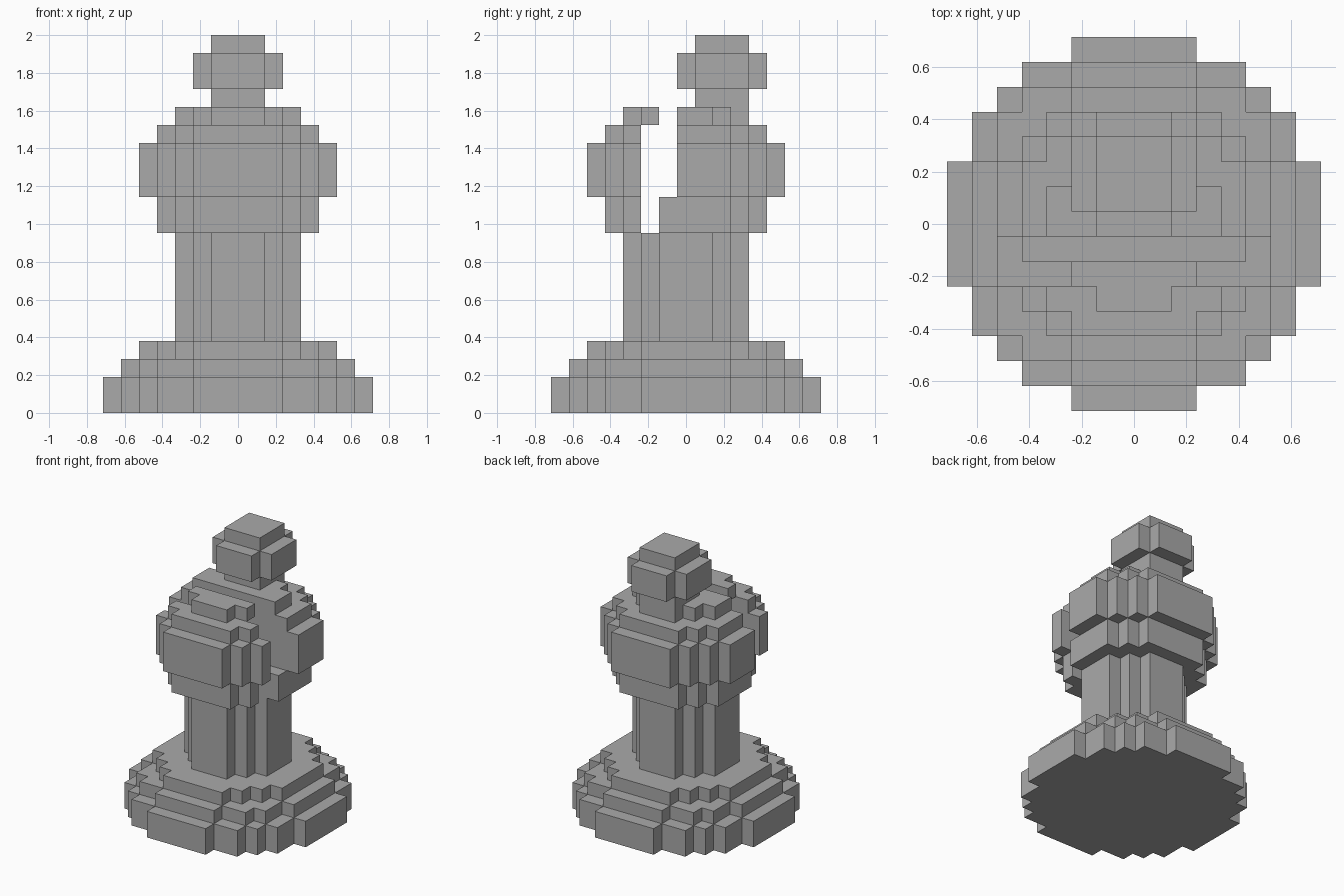
import bpy
import bmesh
from mathutils import Vector

default_cube = bpy.data.objects.get("Cube")
if default_cube:
    bpy.data.objects.remove(default_cube, do_unlink=True)

U = 2 / 21  # edge of one block; the piece is 21 blocks tall

stone = bpy.data.materials.new("stone_grey")
stone.use_nodes = True
GREY = (0.40, 0.40, 0.40, 1)
stone.diffuse_color = GREY
stone.node_tree.nodes["Principled BSDF"].inputs["Base Color"].default_value = GREY


def disc(radius, bottom, top, y_shift=0):
    """Blocks of a stepped round slab."""
    span = range(-radius, radius + 1)
    return {(x, y + y_shift, z) for x in span for y in span
            if x * x + y * y <= (radius + 0.5) ** 2 for z in range(bottom, top)}


def box(half, y_shift, bottom, top):
    """Blocks of a square slab."""
    span = range(-half, half + 1)
    return {(x, y + y_shift, z) for x in span for y in span for z in range(bottom, top)}


def build(name, cells):
    """Skin the outside of a set of blocks and merge the flat faces."""
    bm = bmesh.new()
    for cell in cells:
        centre = Vector(cell) + Vector((0, 0, 0.5))
        for axis in range(3):
            for sign in (-1, 1):
                n = Vector((0, 0, 0))
                n[axis] = sign
                if tuple(int(c + d) for c, d in zip(cell, n)) in cells:
                    continue
                a = Vector((0, 0, 0))
                a[(axis + 1) % 3] = 1
                b = n.cross(a)
                corners = (-a - b, a - b, a + b, b - a)
                bm.faces.new([bm.verts.new((centre + (n + c) / 2) * U) for c in corners])
    bmesh.ops.remove_doubles(bm, verts=bm.verts, dist=U / 100)
    bmesh.ops.dissolve_limit(bm, angle_limit=0.01, verts=bm.verts, edges=bm.edges)
    mesh = bpy.data.meshes.new(name)
    bm.to_mesh(mesh)
    bm.free()
    mesh.materials.append(stone)
    obj = bpy.data.objects.new(name, mesh)
    bpy.context.collection.objects.link(obj)
    return obj


# Stepped foot and column
build("base", disc(7, 0, 2) | disc(6, 2, 3) | disc(5, 3, 4))
build("shaft", disc(3, 4, 10))

# Bulbous head with a slanted slot cut right through from side to side
head = disc(4, 10, 12) | disc(5, 12, 15) | disc(4, 15, 16) | disc(3, 16, 17)
slot = {(x, y, z) for x in range(-5, 6) for y in (-2, -1) for z in range(10, 17)
        if (y == -2 and z < 16) or (y == -1 and z >= 12)}
build("head", head - slot)

# Neck and knob, set towards the back
build("neck", box(1, 2, 17, 18))
build("knob", disc(2, 18, 20, 2) - {(x, y, z) for x in (-2, 2) for y in (0, 4) for z in (18, 19)}
      | box(1, 2, 20, 21))
